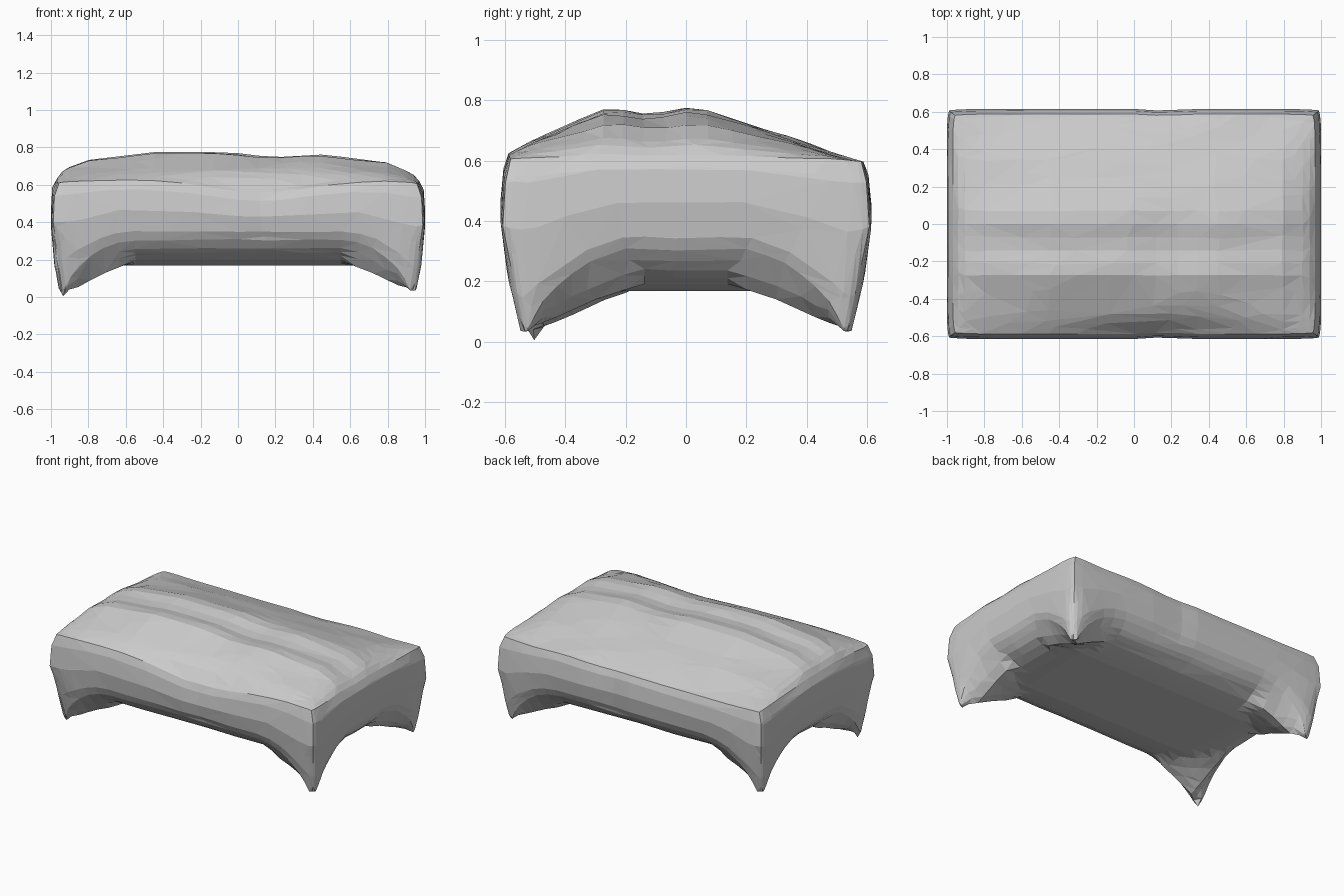
import bpy, bmesh, math
from mathutils import noise, Vector

if "Cube" in bpy.data.objects:
    bpy.data.objects.remove(bpy.data.objects["Cube"])


def curve(points, t):
    """Piecewise linear profile."""
    if t <= points[0][0]:
        return points[0][1]
    for (a, p), (b, q) in zip(points, points[1:]):
        if t <= b:
            return p + (q - p) * (t - a) / (b - a)
    return points[-1][1]


def bump(t, centre, width):
    return math.exp(-((t - centre) / width) ** 2)


# Profiles: crown across the depth, crown along the length, side bulge
CROWN = [(-.59, .63), (-.5, .675), (-.25, .778), (-.16, .752), (-.08, .757),
         (.03, .782), (.35, .68), (.58, .59)]
ALONG = [(-.97, .2), (-.93, .5), (-.8, .77), (-.45, 1), (-.1, 1), (.2, .9),
         (.45, .9), (.8, .7), (.93, .38), (.97, .12)]
HALF_X = [(-1, .965), (-.75, .983), (0, 1), (.7, .993), (1, .968)]
HALF_Y = [(-1, .575), (-.7, .598), (0, .615), (.7, .605), (1, .588)]
# Underside from the rim inwards, then leg height along the rim and inside it
UNDER = [(0, .305), (.05, .245), (.15, .195), (.3, .168)]
LEG_RIM = [(0, 0), (.06, .13), (.12, .195), (.22, .265), (.35, .31)]
LEG_WEB = [(0, 0), (.12, .075), (.25, .142), (.35, .175), (.45, .3)]


def top_height(x, y):
    z = .6 + (curve(CROWN, y) - .6) * curve(ALONG, x)
    z -= .012 * bump(x, .17, .07) * bump(y, -.1, .35)     # cross tie dent
    z -= .07 * bump(x, .12, .4) * bump(y, -.6, .08)       # front edge sag
    return z


def long_leg(x, y):
    return x < 0 and y < 0


def bottom_height(x, y):
    inset = max(0, min(.965 - abs(x), .575 - abs(y)))
    foot = .5 if long_leg(x, y) else .535
    reach = math.hypot(abs(x) - .935, abs(y) - foot)
    inner = min(1, inset / .1)
    leg = curve(LEG_RIM, reach) * (1 - inner) + curve(LEG_WEB, reach) * inner
    tip = 0 if long_leg(x, y) else .035
    return min(curve(UNDER, inset), max(leg, tip))


def shape(co):
    u, v, w = (math.sin(c * math.pi / 2) for c in co)
    corner = (abs(u) * abs(v)) ** 16
    low = corner * max(0, -w)
    round_off = 1 - .012 * corner
    x = u * curve(HALF_X, w) * round_off * (1 - .02 * low)
    y = v * curve(HALF_Y, w) * round_off
    y *= 1 - low * (.12 if long_leg(u, v) else .06)
    y *= 1 - .025 * bump(x, .17, .06) * abs(v) ** 6       # pinch in the long sides
    bottom, top = bottom_height(x, y), top_height(x, y)
    z = bottom + (top - bottom) * (w + 1) / 2
    # Uneven cloth
    if z > .2:
        z += .01 * noise.noise(Vector((x * 3, y * 5, z * 5))) * (1 - corner)
    return x, y, z


# Cover draped over a cushion, with its four corners hanging as points
bm = bmesh.new()
bmesh.ops.create_cube(bm, size=2)
bmesh.ops.subdivide_edges(bm, edges=bm.edges[:], cuts=25, use_grid_fill=True)
for vert in bm.verts:
    vert.co = shape(vert.co)
bmesh.ops.triangulate(bm, faces=bm.faces[:])
bmesh.ops.recalc_face_normals(bm, faces=bm.faces[:])
mesh = bpy.data.meshes.new("draped_cover")
bm.to_mesh(mesh)
bm.free()
cover = bpy.data.objects.new("draped_cover", mesh)
bpy.context.collection.objects.link(cover)

# Irregular low-poly facets
facets = cover.modifiers.new("facets", 'DECIMATE')
facets.ratio = .18

grey = bpy.data.materials.new("light_grey")
grey.use_nodes = True
colour = (.6, .6, .6, 1)
grey.diffuse_color = colour
grey.node_tree.nodes["Principled BSDF"].inputs["Base Color"].default_value = colour
mesh.materials.append(grey)
